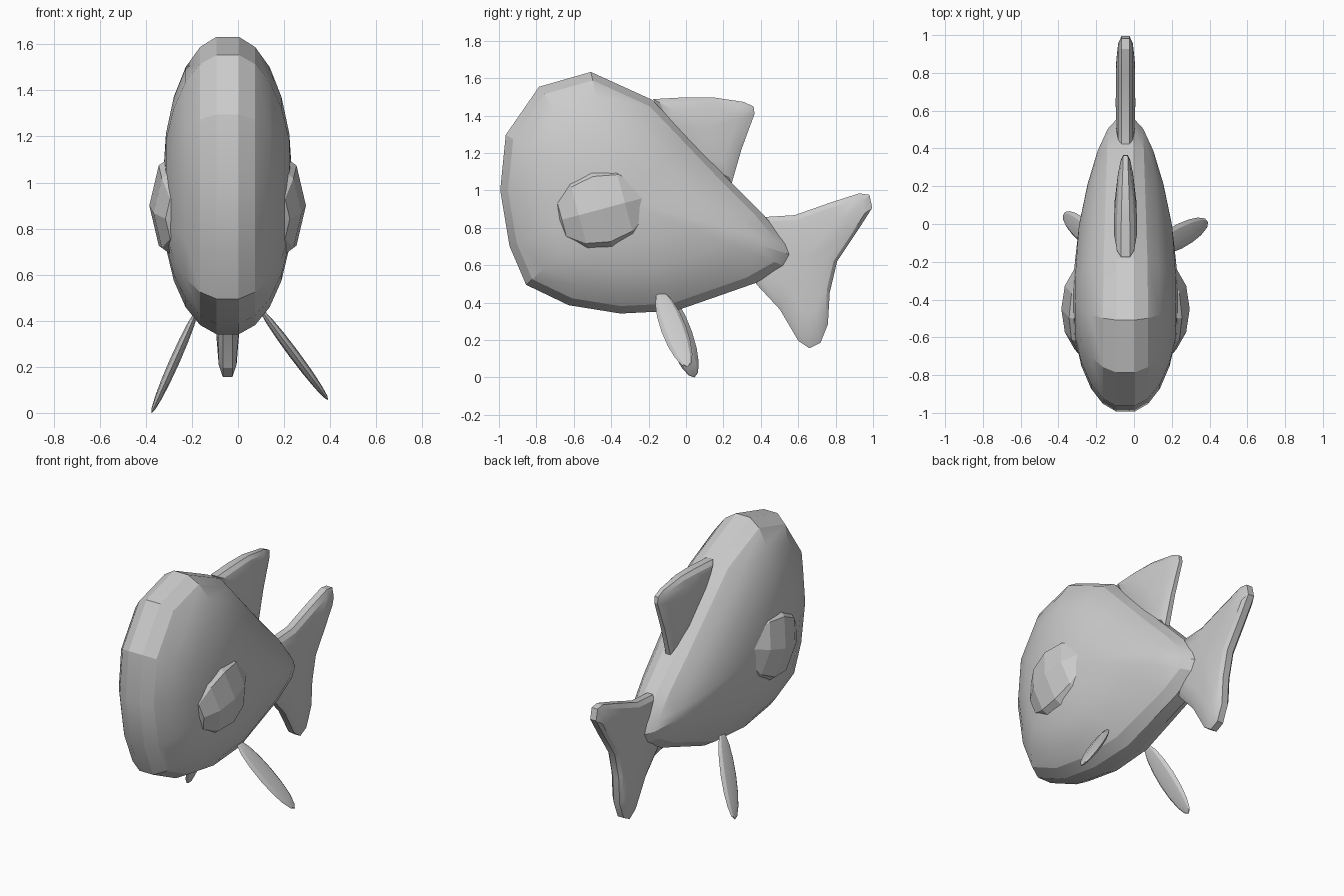
import bpy, bmesh, math
from mathutils import Vector, Matrix

if "Cube" in bpy.data.objects:
    bpy.data.objects.remove(bpy.data.objects["Cube"])

CX = -0.045  # body centre plane


def finish(bm, name, angle):
    bmesh.ops.recalc_face_normals(bm, faces=bm.faces)
    me = bpy.data.meshes.new(name)
    bm.to_mesh(me)
    bm.free()
    ob = bpy.data.objects.new(name, me)
    bpy.context.collection.objects.link(ob)
    bpy.ops.object.select_all(action='DESELECT')
    ob.select_set(True)
    bpy.context.view_layer.objects.active = ob
    bpy.ops.object.shade_smooth_by_angle(angle=math.radians(angle))
    return ob


def inflate(name, outline, centre, half, power, levels, taper=lambda y: 1, angle=20):
    """Puff a side (y, z) outline out to both sides, closing at its centre."""
    bm = bmesh.new()
    cy, cz = centre
    rings = []
    for u in [-l for l in reversed(levels)] + list(levels):
        s = (1 - abs(u) ** power) ** (1 / power)
        ring = []
        for y, z in outline:
            py, pz = cy + (y - cy) * s, cz + (z - cz) * s
            ring.append(bm.verts.new((CX + u * half * taper(py), py, pz)))
        rings.append(ring)
    n = len(outline)
    for a, b in zip(rings, rings[1:]):
        for i in range(n):
            j = (i + 1) % n
            bm.faces.new((a[i], a[j], b[j], b[i]))
    for ring, side in ((rings[0], -1), (rings[-1], 1)):
        tip = bm.verts.new((CX + side * half * taper(cy), cy, cz))
        for i in range(n):
            bm.faces.new((ring[i], ring[(i + 1) % n], tip))
    return finish(bm, name, angle)


def ellipsoid(name, centre, axes, segs, rings, angle):
    """Sphere stretched along three axis vectors (x, y, pole)."""
    bm = bmesh.new()
    bmesh.ops.create_uvsphere(bm, u_segments=segs, v_segments=rings, radius=1)
    m = Matrix(axes).transposed().to_4x4()
    bmesh.ops.transform(bm, matrix=Matrix.Translation(centre) @ m, verts=bm.verts)
    return finish(bm, name, angle)


# Body
body = [(-0.51, 1.64), (-0.79, 1.56), (-0.97, 1.3), (-1.0, 1.0), (-0.95, 0.7),
        (-0.86, 0.49), (-0.63, 0.38), (-0.35, 0.335), (-0.05, 0.35), (0.18, 0.43),
        (0.38, 0.5), (0.54, 0.59), (0.575, 0.65), (0.55, 0.71), (0.43, 0.86),
        (0.25, 1.04), (0.03, 1.27), (-0.18, 1.49)]
inflate("body", body, (-0.36, 0.95), 0.285, 2.15, (0.17, 0.42, 0.64, 0.82, 0.94),
        lambda y: 1 - 0.22 * min(1, max(0, (y + 0.3) / 0.8)), 20)

# Dorsal fin, its root buried in the back
dorsal = [(-0.18, 1.49), (0.0, 1.5), (0.14, 1.5), (0.31, 1.475), (0.365, 1.45), (0.37, 1.41),
          (0.3, 1.22), (0.245, 1.03), (0.1, 1.1), (-0.12, 1.36)]
inflate("dorsal_fin", dorsal, (0.12, 1.33), 0.065, 3, (0.35, 0.7, 0.92),
        lambda y: 1 - 0.5 * max(0, (y - 0.05) / 0.32), 25)

# Tail fin
tail = [(0.42, 0.86), (0.58, 0.87), (0.78, 0.94), (0.93, 0.988), (0.985, 0.98), (1.0, 0.91),
        (0.93, 0.8), (0.81, 0.62), (0.77, 0.45), (0.76, 0.28), (0.72, 0.18), (0.66, 0.15),
        (0.6, 0.19), (0.5, 0.36), (0.37, 0.5), (0.4, 0.7)]
inflate("tail_fin", tail, (0.64, 0.64), 0.052, 3.5, (0.4, 0.75, 0.94), angle=25)

# Bulging eyes
for side in (-1, 1):
    t = math.radians(15)
    ellipsoid("eye_right" if side > 0 else "eye_left",
              (CX + side * 0.2, -0.45, 0.9),
              ((side * 0.14, 0, 0),
               (0, -0.255 * math.sin(t), 0.255 * math.cos(t)),
               (0, 0.255 * math.cos(t), 0.255 * math.sin(t))), 8, 6, 15)

# Pectoral fins, flat blades from root to tip
for name, root, tip in (("pectoral_fin_right", (0.09, -0.14, 0.46), (0.392, 0.01, 0.055)),
                        ("pectoral_fin_left", (-0.175, -0.11, 0.45), (-0.375, 0.045, 0.0))):
    a, b = Vector(root), Vector(tip)
    d = (b - a) / 2
    thin = d.cross(Vector((0, 1, 0))).normalized()
    wide = thin.cross(d).normalized()
    ellipsoid(name, (a + b) / 2, (thin * 0.022, wide * 0.068, d), 8, 8, 25)
